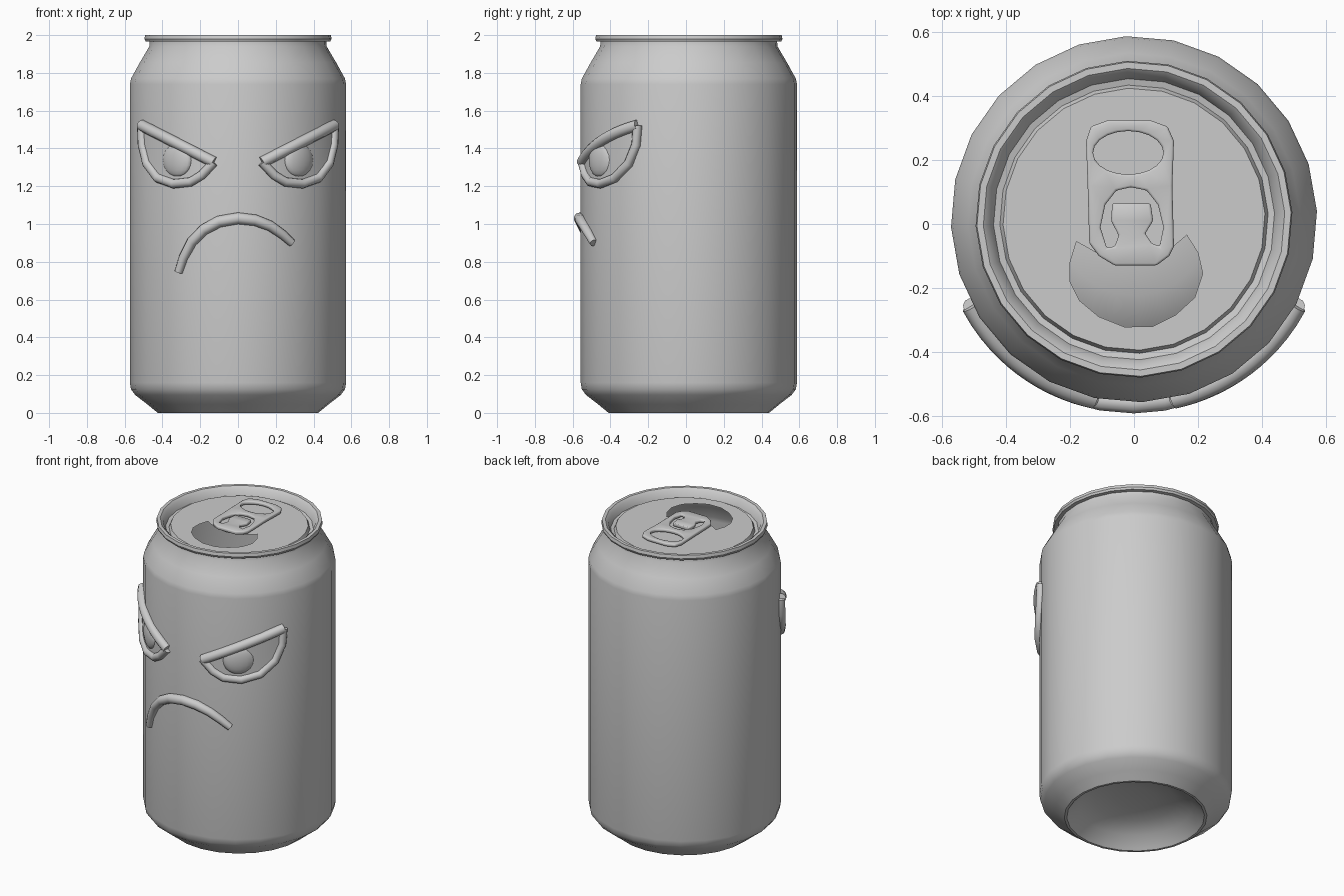
import bpy, bmesh, math

if "Cube" in bpy.data.objects:
    bpy.data.objects.remove(bpy.data.objects["Cube"])

CY, R, SIDES = 0.015, 0.573, 24      # can axis, radius, facets
PHASE = math.radians(2.5)
LID_R, LID_Z = 0.41, 1.962


def finish(bm, name, angle=35):
    me = bpy.data.meshes.new(name)
    bm.to_mesh(me)
    bm.free()
    ob = bpy.data.objects.new(name, me)
    bpy.context.collection.objects.link(ob)
    bpy.ops.object.select_all(action='DESELECT')
    ob.select_set(True)
    bpy.context.view_layer.objects.active = ob
    bpy.ops.object.shade_smooth_by_angle(angle=math.radians(angle))
    return ob


def circle(r, n=SIDES):
    return [(r * math.cos(PHASE + 2 * math.pi * i / n),
             CY + r * math.sin(PHASE + 2 * math.pi * i / n)) for i in range(n)]


def revolve(profile, name):
    bm = bmesh.new()
    rings = [[bm.verts.new((x, y, z)) for x, y in circle(r)] for r, z in profile]
    for a, b in zip(rings, rings[1:]):
        for i in range(SIDES):
            j = (i + 1) % SIDES
            bm.faces.new((a[i], a[j], b[j], b[i]))
    bm.faces.new(rings[0][::-1])
    return finish(bm, name)


def plate(loops, z, name):
    """Flat sheet: first loop is the outline, the others are holes."""
    bm = bmesh.new()
    edges = []
    for loop in loops:
        vs = [bm.verts.new((x, y, z)) for x, y in loop]
        edges += [bm.edges.new((vs[i - 1], vs[i])) for i in range(len(vs))]
    bmesh.ops.triangle_fill(bm, use_beauty=True, edges=edges, normal=(0, 0, 1))
    return finish(bm, name)


def wrap(x, z, r=R):
    """Project a front-view point onto the can at radius r."""
    return (x, CY - math.sqrt(max(r * r - x * x, 0)), z)


def resample(pts, n):
    out = []
    for i in range(n + 1):
        t = i / n * (len(pts) - 1)
        k = min(int(t), len(pts) - 2)
        f = t - k
        out.append(tuple(a + (b - a) * f for a, b in zip(pts[k], pts[k + 1])))
    return out


def tube(pts, rad, name, end=1.0):
    cu = bpy.data.curves.new(name, 'CURVE')
    cu.dimensions = '3D'
    cu.bevel_depth, cu.bevel_resolution, cu.use_fill_caps = rad, 3, True
    sp = cu.splines.new('POLY')
    sp.points.add(len(pts) - 1)
    for i, (x, z) in enumerate(pts):
        sp.points[i].co = (*wrap(x, z, R + 0.005), 1)
        sp.points[i].radius = end + (1 - end) * math.sin(math.pi * i / (len(pts) - 1))
    bpy.context.collection.objects.link(bpy.data.objects.new(name, cu))


# Can shell: domed base, wall, neck, rolled rim and lid groove
revolve([(0.12, 0.13), (0.24, 0.11), (0.34, 0.07), (0.40, 0.01), (0.41, 0.0), (0.425, 0.0),
         (0.48, 0.045), (0.545, 0.095), (0.567, 0.125), (R, 0.16), (R, 1.74), (0.567, 1.77),
         (0.52, 1.855), (0.47, 1.94), (0.468, 1.965), (0.49, 1.967), (0.496, 1.98),
         (0.492, 2.0), (0.472, 2.0), (0.455, 1.985), (0.44, 1.945), (0.42, 1.94),
         (LID_R, LID_Z)], "can_body")

# Lid with the crescent drinking hole
mouth_hole = [(-0.18, -0.055), (-0.2, -0.12), (-0.2, -0.18), (-0.17, -0.24), (-0.11, -0.29),
              (-0.03, -0.322), (0.06, -0.32), (0.13, -0.285), (0.19, -0.23), (0.215, -0.155),
              (0.2, -0.09), (0.165, -0.035), (0.1, -0.09), (0.0, -0.12), (-0.1, -0.1)]
plate([circle(LID_R), mouth_hole], LID_Z, "lid")

# Pull tab: finger hole and slot around the rivet tongue
outline = [(-0.15, 0.26), (-0.135, 0.305), (-0.08, 0.325), (0.05, 0.325), (0.105, 0.305),
           (0.125, 0.26), (0.12, 0.12), (0.125, -0.07), (0.11, -0.1), (0.07, -0.13),
           (-0.06, -0.13), (-0.11, -0.1), (-0.14, -0.06), (-0.145, 0.12)]
finger = [(-0.018 + 0.11 * math.cos(a * math.pi / 10), 0.223 + 0.068 * math.sin(a * math.pi / 10))
          for a in range(20)]
slot = [(-0.085, -0.075), (-0.105, -0.01), (-0.09, 0.06), (-0.055, 0.105), (-0.01, 0.115),
        (0.04, 0.105), (0.075, 0.06), (0.092, -0.01), (0.08, -0.07), (0.055, -0.06),
        (0.035, -0.03), (0.06, 0.01), (0.052, 0.065), (-0.068, 0.065), (-0.072, 0.01),
        (-0.048, -0.035), (-0.06, -0.07)]
tab = plate([outline, finger, slot], 1.98, "pull_tab")
sol = tab.modifiers.new("thickness", 'SOLIDIFY')
sol.thickness, sol.offset = 0.022, 0
bev = tab.modifiers.new("round", 'BEVEL')
bev.width, bev.segments = 0.007, 2

# Eyes, mirrored: heavy brow, lower rim, eyeball patch and pupil
brow = [(0.51, 1.522), (0.32, 1.425), (0.128, 1.327)]
rim = [(0.51, 1.522), (0.506, 1.42), (0.482, 1.32), (0.425, 1.243), (0.34, 1.213),
       (0.25, 1.223), (0.19, 1.26), (0.128, 1.327)]
for s, side in ((-1, "left"), (1, "right")):
    b = resample([(s * x, z) for x, z in brow], 14)
    lo = resample([(s * x, z) for x, z in rim], 14)
    tube(b, 0.03, side + "_brow")
    tube([(s * x, z) for x, z in rim], 0.025, side + "_eye_rim")

    bm = bmesh.new()
    rows = [[bm.verts.new(wrap(p[0] + (q[0] - p[0]) * f, p[1] + (q[1] - p[1]) * f, R + 0.006))
             for p, q in zip(b, lo)] for f in (0, 0.33, 0.67, 1)]
    for u, v in zip(rows, rows[1:]):
        for i in range(14):
            quad = (u[i], u[i + 1], v[i + 1], v[i])
            bm.faces.new(quad if s < 0 else quad[::-1])
    bmesh.ops.remove_doubles(bm, verts=bm.verts, dist=0.0005)
    finish(bm, side + "_eyeball")

    bm = bmesh.new()
    bmesh.ops.create_uvsphere(bm, u_segments=16, v_segments=10, radius=1)
    for v in bm.verts:
        v.co = wrap(s * 0.322 + 0.078 * v.co.x, 1.338 + 0.088 * v.co.z, R - 0.028 * v.co.y)
    finish(bm, side + "_pupil", 60)

# Lopsided frown
tube([(-0.315, 0.745), (-0.29, 0.82), (-0.245, 0.905), (-0.18, 0.97), (-0.1, 1.013), (0, 1.03),
      (0.09, 1.02), (0.17, 0.99), (0.235, 0.945), (0.285, 0.9)], 0.031, "frown", end=0.7)
